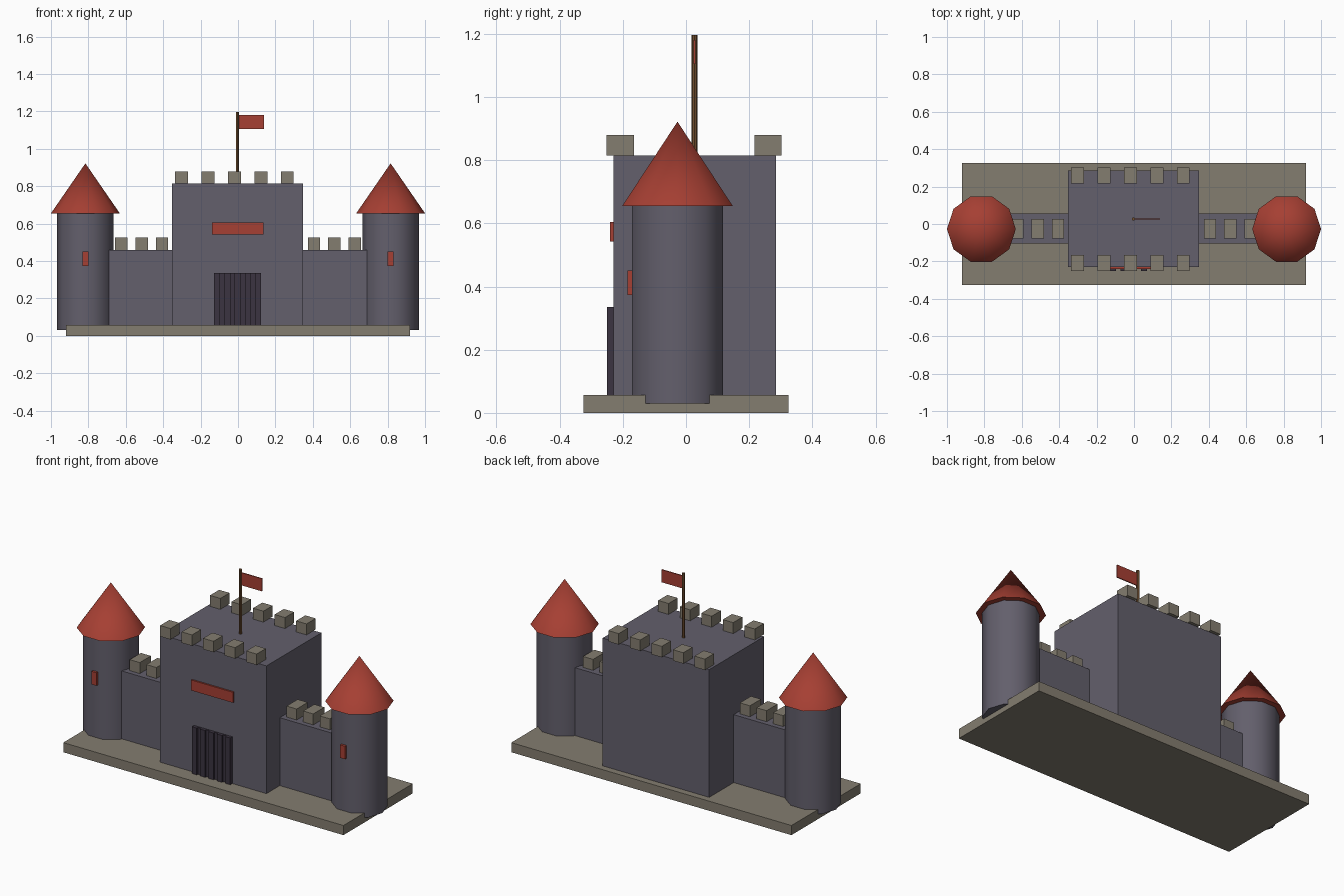
import bpy
import math

if "Cube" in bpy.data.objects:
    bpy.data.objects.remove(bpy.data.objects["Cube"], do_unlink=True)


def material(name, rgb):
    m = bpy.data.materials.new(name)
    m.use_nodes = True
    m.diffuse_color = (*rgb, 1)
    m.node_tree.nodes["Principled BSDF"].inputs["Base Color"].default_value = (*rgb, 1)
    return m


STONE = material("grey stone", (0.125, 0.115, 0.15))
TAN = material("tan stone", (0.23, 0.205, 0.16))
RED = material("red", (0.38, 0.05, 0.033))
WOOD = material("brown wood", (0.17, 0.08, 0.03))
DARK = material("dark gate", (0.043, 0.033, 0.052))


def finish(name, mat):
    ob = bpy.context.object
    ob.name = ob.data.name = name
    ob.data.materials.append(mat)
    return ob


def box(name, mat, x, y, z):
    """Box from (low, high) pairs on each axis."""
    bpy.ops.mesh.primitive_cube_add(size=1, location=[sum(p) / 2 for p in (x, y, z)])
    ob = finish(name, mat)
    ob.scale = [p[1] - p[0] for p in (x, y, z)]
    bpy.ops.object.transform_apply(location=False, rotation=False, scale=True)
    return ob


def drum(name, mat, sides, r1, r2, x, y, z):
    """Tapered drum with a vertex on the x axis, between two heights."""
    bpy.ops.mesh.primitive_cone_add(vertices=sides, radius1=r1, radius2=r2,
                                    depth=z[1] - z[0], location=(x, y, sum(z) / 2),
                                    rotation=(0, 0, math.pi / 2))
    ob = finish(name, mat)
    bpy.ops.object.shade_smooth_by_angle(angle=math.radians(40))
    return ob


# Ground slab and central keep
BASE_TOP, KEEP_TOP, WALL_TOP = 0.057, 0.815, 0.46
box("base", TAN, (-0.92, 0.92), (-0.325, 0.325), (0, BASE_TOP))
box("keep", STONE, (-0.352, 0.348), (-0.23, 0.285), (0.01, KEEP_TOP))

# Keep battlements, front and back rows
for row, y in (("front", -0.208), ("back", 0.26)):
    for i in range(5):
        cx = -0.302 + 0.1415 * i
        box(f"keep_merlon_{row}_{i + 1}", TAN, (cx - 0.034, cx + 0.034),
            (y - 0.043, y + 0.043), (KEEP_TOP, KEEP_TOP + 0.065))

# Gate with upright bars, and the plaque above it
box("gate", DARK, (-0.128, 0.124), (-0.24, -0.225), (BASE_TOP, 0.335))
for i in range(5):
    cx = -0.112 + 0.055 * i
    box(f"gate_bar_{i + 1}", DARK, (cx - 0.016, cx + 0.016), (-0.25, -0.238),
        (BASE_TOP, 0.335))
box("plaque", RED, (-0.14, 0.135), (-0.24, -0.228), (0.543, 0.605))

# Flag on the keep roof
drum("flagpole", WOOD, 8, 0.009, 0.009, -0.003, 0.027, (KEEP_TOP - 0.02, 1.197))
box("flag", RED, (0.003, 0.14), (0.024, 0.03), (1.105, 1.18))

# Side walls and round towers
TOWER_Y = -0.027
for side, s in (("left", 1), ("right", -1)):
    def span(a, b):
        return tuple(sorted((s * a, s * b)))

    box(f"wall_{side}", STONE, span(0.34, 0.695), (-0.105, 0.055), (0.01, WALL_TOP))
    for i in range(3):
        cx = 0.406 + 0.109 * i
        box(f"wall_merlon_{side}_{i + 1}", TAN, span(cx - 0.033, cx + 0.033),
            (-0.077, 0.027), (WALL_TOP, WALL_TOP + 0.065))
    drum(f"tower_{side}", STONE, 10, 0.151, 0.151, s * 0.816, TOWER_Y, (0.03, 0.657))
    drum(f"tower_roof_{side}", RED, 10, 0.184, 0, s * 0.816, TOWER_Y, (0.655, 0.922))
    box(f"tower_window_{side}", RED, span(0.8, 0.832), (-0.185, -0.168), (0.373, 0.45))
